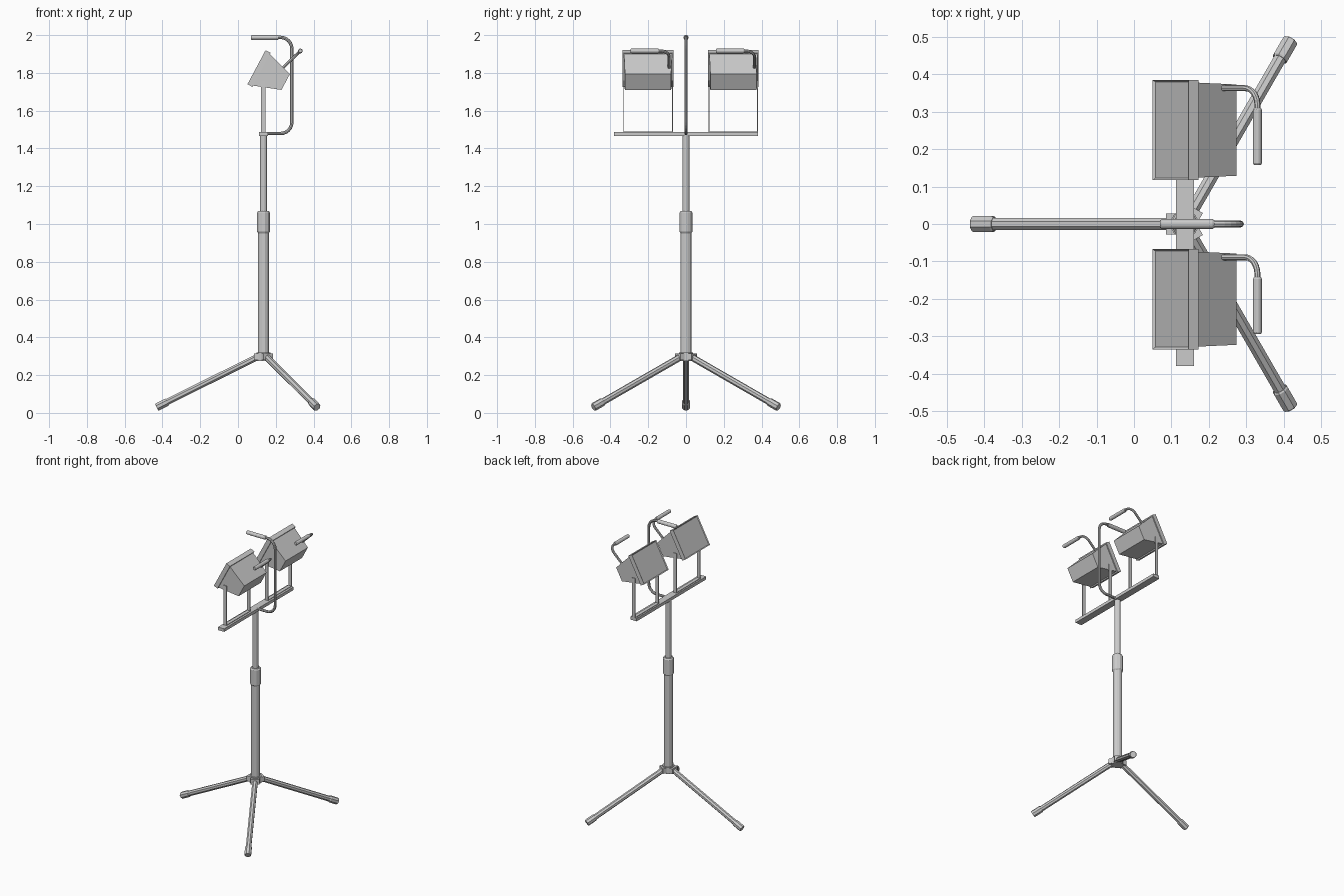
import bpy, bmesh, math
from mathutils import Vector, Matrix

if "Cube" in bpy.data.objects:
    bpy.data.objects.remove(bpy.data.objects["Cube"])

CX = 0.135  # post axis


def finish(bm, name):
    bmesh.ops.recalc_face_normals(bm, faces=bm.faces)
    me = bpy.data.meshes.new(name)
    bm.to_mesh(me)
    bm.free()
    ob = bpy.data.objects.new(name, me)
    bpy.context.collection.objects.link(ob)
    return ob


def lathe(name, a, b, profile, sides):
    """Rod from a to b; profile = (distance along axis, radius)."""
    a, b = Vector(a), Vector(b)
    rot = (b - a).to_track_quat('Z', 'Y').to_matrix().to_4x4()
    mat = Matrix.Translation(a) @ rot
    bm = bmesh.new()
    rings = []
    for t, r in profile:
        ring = []
        for i in range(sides):
            ang = 2 * math.pi * (i + 0.5) / sides
            ring.append(bm.verts.new(mat @ Vector((r * math.cos(ang), r * math.sin(ang), t))))
        rings.append(ring)
    for p, q in zip(rings, rings[1:]):
        for i in range(sides):
            j = (i + 1) % sides
            bm.faces.new((p[i], p[j], q[j], q[i]))
    bm.faces.new(rings[0])
    bm.faces.new(rings[-1])
    return finish(bm, name)


def rod(name, a, b, r, sides=12, chamfer=0.0):
    n = (Vector(b) - Vector(a)).length
    if chamfer:
        c = chamfer
        prof = [(0, r - c), (c * 1.5, r), (n - c * 1.5, r), (n, r - c)]
    else:
        prof = [(0, r), (n, r)]
    return lathe(name, a, b, prof, sides)


def box(name, lo, hi, mat=Matrix()):
    lo, hi = Vector(lo), Vector(hi)
    bm = bmesh.new()
    m = mat @ Matrix.Translation((lo + hi) / 2) @ Matrix.Diagonal((*(hi - lo), 1))
    bmesh.ops.create_cube(bm, size=1, matrix=m)
    return finish(bm, name)


def bent_tube(name, pts, fillet, r):
    """Round tube along a path with filleted corners."""
    pts = [Vector(p) for p in pts]
    path = [pts[0]]
    for prev, p, nxt in zip(pts, pts[1:], pts[2:]):
        s, e = p + (prev - p).normalized() * fillet, p + (nxt - p).normalized() * fillet
        ctr = s + e - p
        for i in range(7):
            k = i / 6 * math.pi / 2
            path.append(ctr + (s - ctr) * math.cos(k) + (e - ctr) * math.sin(k))
    path.append(pts[-1])
    cu = bpy.data.curves.new(name, 'CURVE')
    cu.dimensions = '3D'
    cu.bevel_depth, cu.bevel_resolution, cu.use_fill_caps = r, 2, True
    sp = cu.splines.new('POLY')
    sp.points.add(len(path) - 1)
    for q, p in zip(sp.points, path):
        q.co = (*p, 1)
    sp.use_smooth = False
    ob = bpy.data.objects.new(name, cu)
    bpy.context.collection.objects.link(ob)
    bpy.ops.object.select_all(action='DESELECT')
    ob.select_set(True)
    bpy.context.view_layer.objects.active = ob
    bpy.ops.object.convert(target='MESH')


# telescopic post
rod("lower_post", (CX, 0, 0.28), (CX, 0, 0.97), 0.029)
rod("post_collar", (CX, 0, 0.95), (CX, 0, 1.07), 0.035, 12, 0.006)
rod("upper_post", (CX, 0, 1.05), (CX, 0, 1.475), 0.02)

# tripod: hub sockets, legs and rubber feet
rod("tripod_hub", (CX, 0, 0.275), (CX, 0, 0.32), 0.038)
for ang in (60, 180, 300):
    m = Matrix.Translation((CX, 0, 0)) @ Matrix.Rotation(math.radians(ang), 4, 'Z')
    box("leg_socket", (0.0, -0.028, 0.28), (0.05, 0.028, 0.315), m)
    top, tip = Vector((0.02, 0, 0.302)), Vector((0.566, 0, 0.03))
    rod("leg", m @ top, m @ (top.lerp(tip, 0.97)), 0.018, 8)
    rod("leg_foot", m @ top.lerp(tip, 0.895), m @ tip, 0.0225, 8, 0.003)

# crossbar
box("crossbar", (0.112, -0.38, 1.466), (0.16, 0.38, 1.487))

# central carrying handle
bent_tube("handle_tube", [(CX, 0, 1.479), (0.285, 0, 1.479), (0.285, 0, 1.988), (0.18, 0, 1.988)], 0.06, 0.009)
rod("handle_grip", (0.215, 0, 1.987), (0.07, 0, 1.987), 0.0135, 12, 0.003)

# two work lamps, each in a U bracket with its own handle
for cy in (-0.201, 0.251):
    # local axes: x = depth behind the glass, y = width, z = height of the face
    u, n = Vector((0.47, 0, 0.883)), Vector((0.883, 0, -0.47))
    m = Matrix(((n.x, 0, u.x, 0.098), (0, 1, 0, cy), (n.z, 0, u.z, 1.83), (0, 0, 0, 1)))

    # front frame with recessed glass
    frame = box("lamp_frame", (0, -0.134, -0.102), (0.03, 0.134, 0.102), m)
    bm = bmesh.new()
    bm.from_mesh(frame.data)
    bm.normal_update()
    face = max(bm.faces, key=lambda f: f.normal.dot(-n))
    bmesh.ops.inset_region(bm, faces=[face], thickness=0.008, depth=0)
    bmesh.ops.translate(bm, verts=face.verts, vec=n * 0.005)
    bm.to_mesh(frame.data)
    bm.free()

    # tapered housing
    bm = bmesh.new()
    f, b = [], []
    for sy, sz in ((-1, -1), (1, -1), (1, 1), (-1, 1)):
        f.append(bm.verts.new(m @ Vector((0.028, sy * 0.127, sz * 0.095))))
        b.append(bm.verts.new(m @ Vector((0.173, sy * 0.122, 0.003 + sz * 0.047))))
    bm.faces.new(f)
    bm.faces.new(b)
    for i in range(4):
        j = (i + 1) % 4
        bm.faces.new((f[i], f[j], b[j], b[i]))
    finish(bm, "lamp_housing")

    # U bracket
    box("bracket_base", (0.122, cy - 0.131, 1.486), (0.146, cy + 0.131, 1.491))
    for s in (-1, 1):
        y0, y1 = sorted((cy + s * 0.126, cy + s * 0.131))
        box("bracket_arm", (0.122, y0, 1.486), (0.146, y1, 1.76))

    # lamp handle
    bent_tube("lamp_handle", [(0.228, cy + 0.112, 1.818), (0.33, cy + 0.112, 1.916), (0.33, cy + 0.03, 1.916)], 0.045, 0.008)
    rod("lamp_handle_grip", (0.33, cy + 0.059, 1.916), (0.33, cy - 0.093, 1.916), 0.0125, 12, 0.003)
